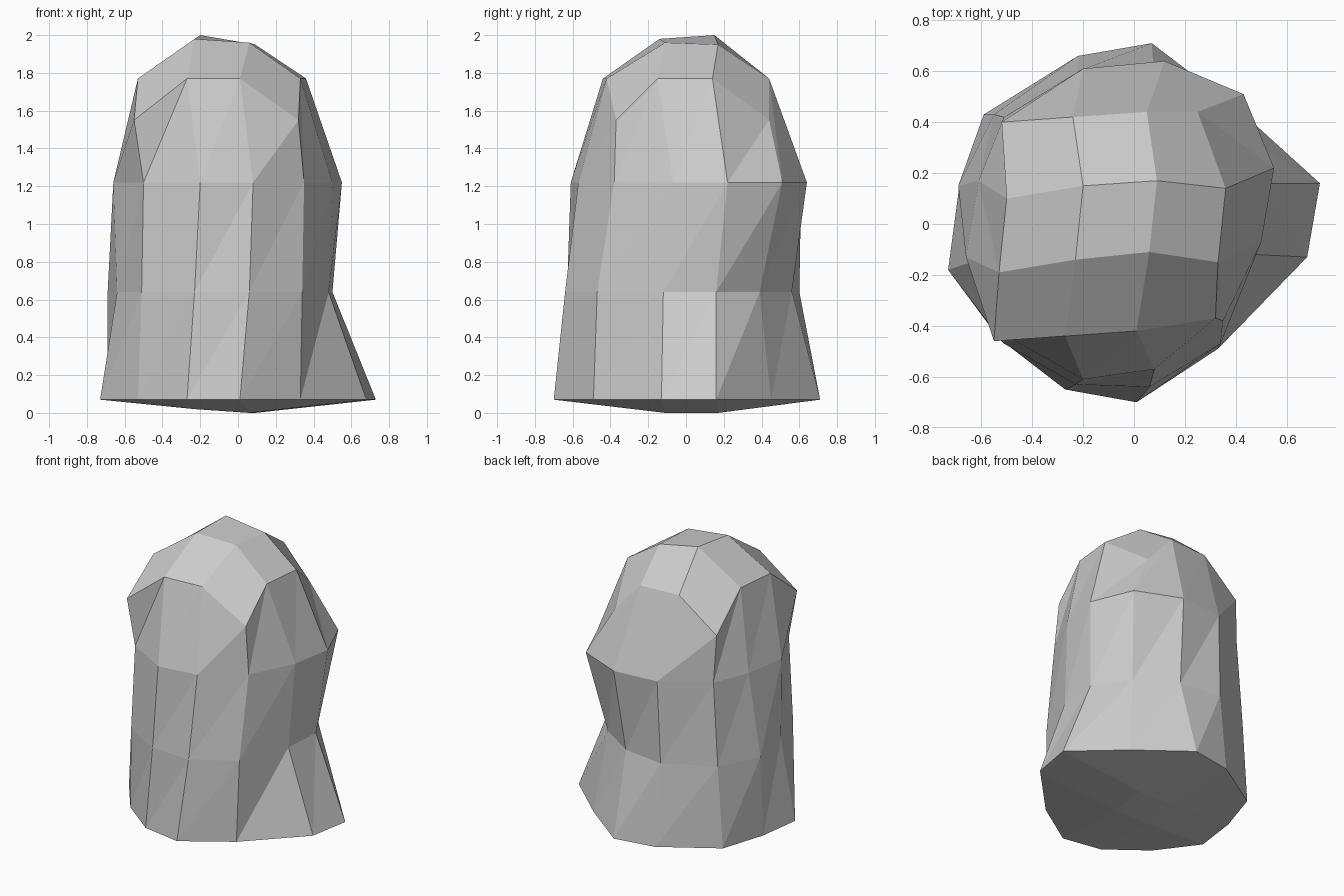
import bpy
import bmesh

# Remove only the default cube
default = bpy.data.objects.get("Cube")
if default:
    bpy.data.objects.remove(default, do_unlink=True)


def flat_material(name, rgb):
    mat = bpy.data.materials.new(name)
    mat.use_nodes = True
    colour = (*rgb, 1.0)
    mat.diffuse_color = colour
    for node in mat.node_tree.nodes:
        if node.type == "BSDF_PRINCIPLED":
            node.inputs["Base Color"].default_value = colour
    return mat


# Cross-sections in hundredths, counter-clockwise from the front right-hand
# corner of the rock; every third point is a corner of the squarish outline
foot = [(-53, -45), (-27, -65), (1, -70), (33, -49), (68, -13), (73, 16),
        (41, 45), (7, 71), (-22, 66), (-59, 43), (-69, 12), (-73, -18)]
waist = [(-51, -47), (-23, -63), (6, -64), (34, -47), (48, -12), (50, 16),
         (34, 39), (8, 56), (-22, 60), (-55, 43), (-69, 15), (-64, -15)]
chest = [(-50, -44), (-20, -61), (8, -57), (35, -38), (50, -7), (55, 22),
         (43, 51), (12, 64), (-20, 61), (-51, 42), (-61, 17), (-66, -13)]
shoulder = [(-55, -46), (-27, -44), (1, -42), (32, -37), (33, -15), (36, 14),
            (25, 44), (5, 44), (-24, 42), (-52, 40), (-50, 10), (-53, -19)]

# Each section with the height of its corners and of its sides
sections = [(foot, 0.07, 0.07), (waist, 0.64, 0.64),
            (chest, 1.22, 1.22), (shoulder, 1.55, 1.77)]

# Centre patches of the two caps
crown = [(-23, -14), (6, -11), (9, 17), (-20, 15)]
crown_heights = [1.98, 1.96, 1.95, 2.0]
base_heights = [0.02, 0.0, 0.0, 0.02]


def add_point(bm, point, height):
    return bm.verts.new((point[0] / 100, point[1] / 100, height))


def add_ring(bm, points, corner_height, side_height):
    return [add_point(bm, p, side_height if i % 3 else corner_height)
            for i, p in enumerate(points)]


def add_wall(bm, lower, upper):
    """Join two rings with triangles that all lean the same way."""
    count = len(lower)
    for i in range(count):
        j = (i + 1) % count
        bm.faces.new((lower[i], lower[j], upper[j]))
        bm.faces.new((lower[i], upper[j], upper[i]))


def add_cap(bm, ring, heights):
    """Close a ring with a three by three patch of faces."""
    inner = [add_point(bm, p, h) for p, h in zip(crown, heights)]
    bm.faces.new(inner)
    for c in range(4):
        k = c * 3
        bm.faces.new((ring[k], ring[k + 1], inner[c], ring[k - 1]))
        bm.faces.new((ring[k + 1], ring[k + 2], inner[(c + 1) % 4], inner[c]))


def build_rock():
    bm = bmesh.new()
    rings = [add_ring(bm, *section) for section in sections]
    for lower, upper in zip(rings, rings[1:]):
        add_wall(bm, lower, upper)
    add_cap(bm, rings[-1], crown_heights)
    add_cap(bm, rings[0], base_heights)
    bmesh.ops.recalc_face_normals(bm, faces=bm.faces[:])

    mesh = bpy.data.meshes.new("rock_pillar")
    bm.to_mesh(mesh)
    bm.free()
    mesh.materials.append(flat_material("stone_grey", (0.6, 0.6, 0.6)))
    rock = bpy.data.objects.new("rock_pillar", mesh)
    bpy.context.collection.objects.link(rock)
    return rock


build_rock()
